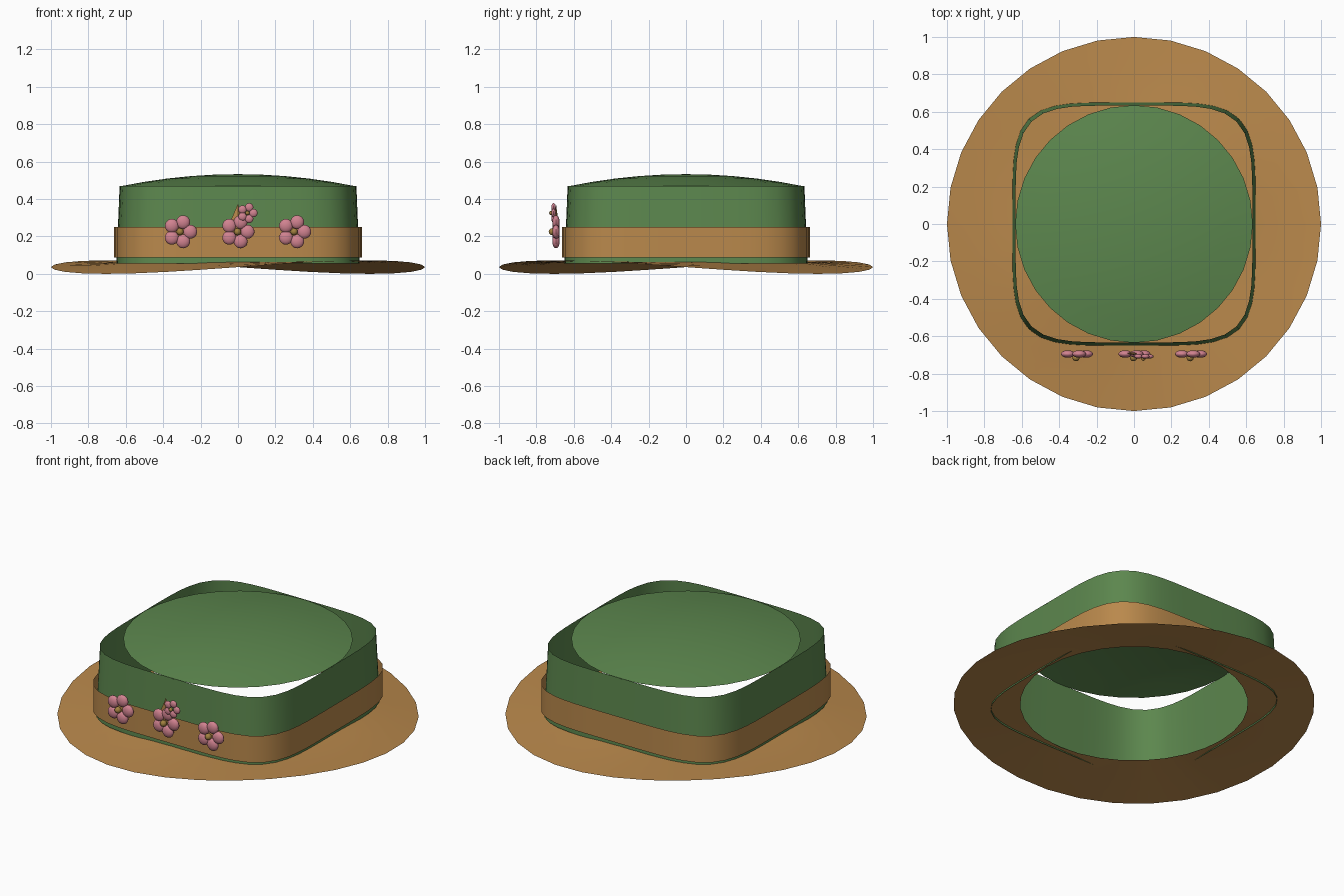
import bpy, bmesh, math

if "Cube" in bpy.data.objects:
    bpy.data.objects.remove(bpy.data.objects["Cube"])

TAU = 2 * math.pi


def material(name, rgb):
    m = bpy.data.materials.new(name)
    m.diffuse_color = (*rgb, 1)
    m.use_nodes = True
    m.node_tree.nodes["Principled BSDF"].inputs["Base Color"].default_value = m.diffuse_color
    return m


GREEN = material("felt green", (0.107, 0.242, 0.076))
TAN = material("straw tan", (0.49, 0.25, 0.072))
PINK = material("petal pink", (0.64, 0.225, 0.28))
GOLD = material("flower centre gold", (0.36, 0.22, 0.05))


def finish(bm, name, mat):
    """Turn a bmesh into a smooth-shaded object."""
    me = bpy.data.meshes.new(name)
    bm.to_mesh(me)
    bm.free()
    ob = bpy.data.objects.new(name, me)
    bpy.context.collection.objects.link(ob)
    me.materials.append(mat)
    bpy.ops.object.select_all(action='DESELECT')
    ob.select_set(True)
    bpy.context.view_layer.objects.active = ob
    bpy.ops.object.shade_smooth_by_angle(angle=math.radians(35))
    return ob


def loft(name, mat, rings, n, cap=None):
    """Skin a list of ring functions angle -> (x, y, z); cap closes the last ring to a point."""
    bm = bmesh.new()
    loops = [[bm.verts.new(f(TAU * i / n)) for i in range(n)] for f in rings]
    for a, b in zip(loops, loops[1:]):
        for i in range(n):
            j = (i + 1) % n
            bm.faces.new((a[i], a[j], b[j], b[i]))
    if cap:
        tip = bm.verts.new(cap)
        last = loops[-1]
        for i in range(n):
            bm.faces.new((last[i], last[(i + 1) % n], tip))
    return finish(bm, name, mat)


def circle(r, z):
    return lambda a: (r * math.cos(a), r * math.sin(a), z)


def rounded_square(h, z, p=4.8):
    def f(a):
        c, s = math.cos(a), math.sin(a)
        r = h / (abs(c) ** p + abs(s) ** p) ** (1 / p)
        return (r * c, r * s, z)
    return f


# Brim: open ring, level inside and gently warped toward the edge
R_IN = 0.63


def brim_ring(t):
    r = R_IN + (1 - R_IN) * t
    return lambda a: (r * math.cos(a), r * math.sin(a),
                      0.065 + t * (-0.029 - 0.036 * math.sin(2 * a)))


loft("brim", TAN, [brim_ring(1 - k / 4) for k in range(5)], 32)

# Crown wall: open rounded-square tube, tapering upward
loft("crown_wall", GREEN,
     [rounded_square(0.65 - 0.017 * k / 4, 0.055 + 0.415 * k / 4) for k in range(5)], 64)

# Crown top: shallow round dome
R_TOP = 0.635
loft("crown_top", GREEN,
     [circle(R_TOP * t, 0.467 + 0.066 * (1 - t * t)) for t in (1, 0.8, 0.6, 0.4, 0.2)],
     32, (0, 0, 0.533))

# Band around the crown
loft("hat_band", TAN, [rounded_square(0.664, z) for z in (0.087, 0.25)], 64)


def ball(name, mat, loc, size):
    bm = bmesh.new()
    bmesh.ops.create_uvsphere(bm, u_segments=16, v_segments=10, radius=1)
    for v in bm.verts:
        v.co = [c + s * q for c, s, q in zip(loc, size, v.co)]
    return finish(bm, name, mat)


def flower(name, x, y, z, s):
    """Five round petals about a small raised centre."""
    for k in range(5):
        a = TAU * k / 5
        ball(f"{name}_petal_{k + 1}", PINK,
             (x + 0.054 * s * math.cos(a), y, z + 0.054 * s * math.sin(a)),
             (0.037 * s, 0.02 * s, 0.037 * s))
    ball(name + "_centre", GOLD, (x, y - 0.02 * s, z), (0.019 * s,) * 3)


# Flowers along the front of the band
for side, x in (("left", -0.31), ("middle", -0.003), ("right", 0.3)):
    flower("flower_" + side, x, -0.695, 0.225, 1)
flower("flower_small", 0.05, -0.708, 0.325, 0.6)

# Feather: slim folded blade behind the middle flower
bm = bmesh.new()
mid = [bm.verts.new(p) for p in ((-0.05, -0.69, 0.26), (0, -0.705, 0.26),
                                 (0.03, -0.69, 0.26), (0, -0.68, 0.26))]
top = bm.verts.new((0, -0.695, 0.375))
low = bm.verts.new((0, -0.695, 0.16))
for i in range(4):
    a, b = mid[i], mid[(i + 1) % 4]
    bm.faces.new((a, b, top))
    bm.faces.new((b, a, low))
finish(bm, "feather", TAN)
